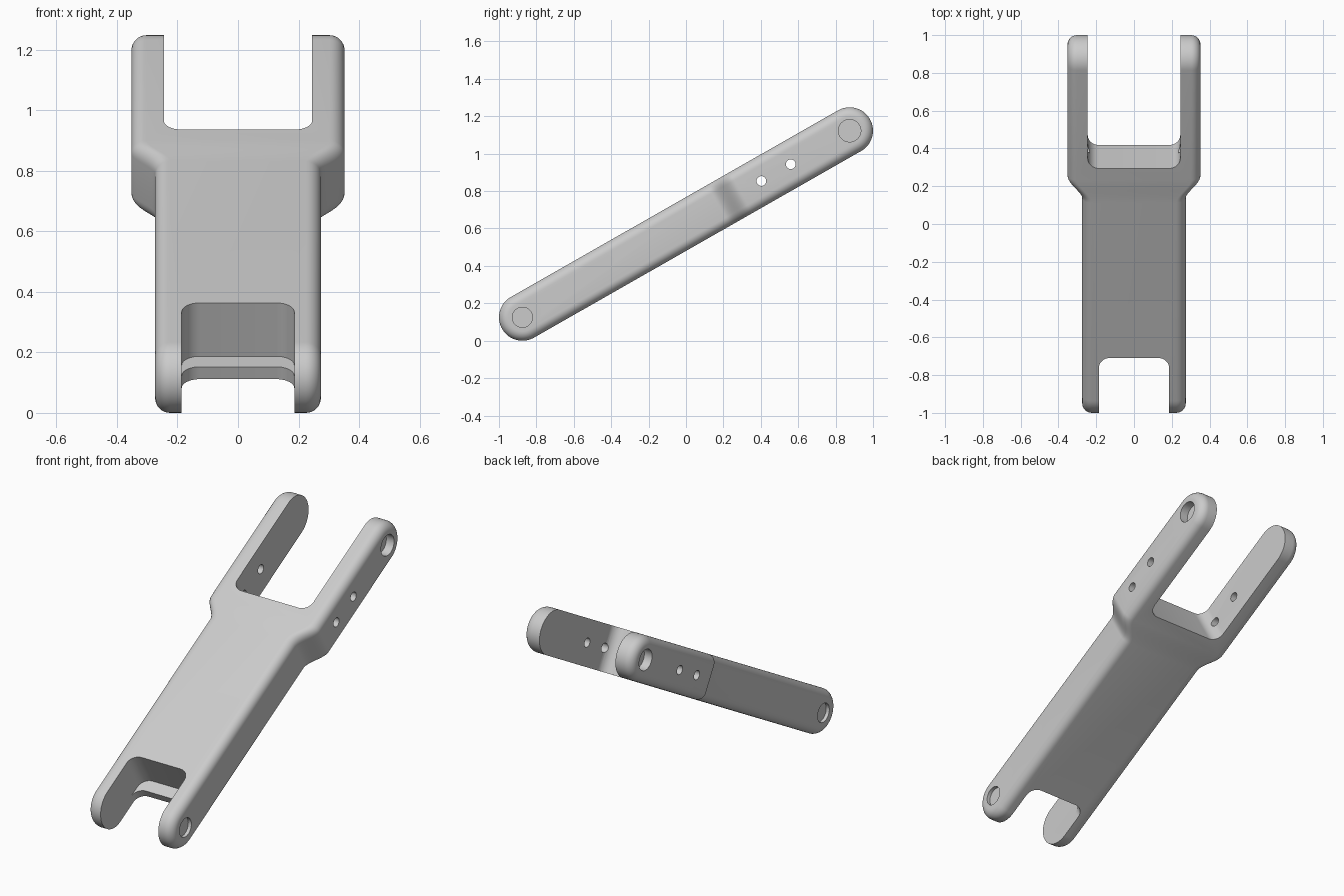
import bpy, bmesh, math
from mathutils import Matrix

if "Cube" in bpy.data.objects:
    bpy.data.objects.remove(bpy.data.objects["Cube"])

TILT = math.radians(29.7)
REACH, RADIUS, FILLET = 1.007, 0.125, 0.05   # pivot distance, end radius, rim rounding
NARROW, WIDE = 0.274, 0.352                  # half widths below and above the shoulder


def half_width(u):
    t = min(max((u - 0.2) / 0.14, 0), 1)
    return NARROW + (WIDE - NARROW) * t * t * (3 - 2 * t)


def new_object(name, bm):
    bmesh.ops.recalc_face_normals(bm, faces=bm.faces)
    mesh = bpy.data.meshes.new(name)
    bm.to_mesh(mesh)
    bm.free()
    obj = bpy.data.objects.new(name, mesh)
    bpy.context.collection.objects.link(obj)
    return obj


def make_arm():
    # upper half of the capsule side profile: (u, v, outward normal)
    steps = 16
    arc = [math.pi * i / (2 * steps) for i in range(steps + 1)]
    top = [(-REACH - RADIUS * math.cos(a), RADIUS * math.sin(a),
            -math.cos(a), math.sin(a)) for a in arc]
    top += [(0.2 + 0.14 * i / 14, RADIUS, 0, 1) for i in range(15)]
    top += [(-u, v, -nu, nv) for u, v, nu, nv in reversed(top[:steps + 1])]
    ring = top + [(u, -v, nu, -nv) for u, v, nu, nv in reversed(top[1:-1])]
    n, m = len(ring), len(top)

    # loops run from the right cap, around both rounded rims, to the left cap
    bm = bmesh.new()
    angles = [math.pi / 2 * i / 8 for i in range(9)]
    sections = [(-1, a) for a in reversed(angles)] + [(1, a) for a in angles]
    loops = []
    for side, a in sections:
        inset = FILLET * (1 - math.cos(a))
        loops.append([bm.verts.new((
            side * (half_width(u) - FILLET * (1 - math.sin(a))),
            u - nu * inset, v - nv * inset)) for u, v, nu, nv in ring])
    for a, b in zip(loops, loops[1:]):
        for i in range(n):
            j = (i + 1) % n
            bm.faces.new((a[i], a[j], b[j], b[i]))
    for cap in (loops[0], loops[-1]):
        for i in range(m - 1):
            quad = [cap[i], cap[i + 1], cap[(n - i - 1) % n], cap[(n - i) % n]]
            bm.faces.new(list(dict.fromkeys(quad)))
    return new_object("forked_arm", bm)


def slot(half, u0, u1, v0, v1, radius=0.06):
    # rounded rectangle in plan, extruded through the thickness
    bm = bmesh.new()
    mid, length = (u0 + u1) / 2, (u1 - u0) / 2
    verts = []
    for k, (sx, su) in enumerate(((1, 1), (-1, 1), (-1, -1), (1, -1))):
        for i in range(9):
            a = math.pi / 2 * (k + i / 8)
            verts.append(bm.verts.new((
                sx * (half - radius) + radius * math.cos(a),
                mid + su * (length - radius) + radius * math.sin(a), v0)))
    face = bm.faces.new(verts)
    out = bmesh.ops.extrude_face_region(bm, geom=[face])
    moved = [g for g in out["geom"] if isinstance(g, bmesh.types.BMVert)]
    bmesh.ops.translate(bm, verts=moved, vec=(0, 0, v1 - v0))
    return new_object("slot_cutter", bm)


def hole(x0, x1, u, radius):
    bm = bmesh.new()
    bmesh.ops.create_cone(
        bm, cap_ends=True, segments=40, radius1=radius, radius2=radius, depth=abs(x1 - x0),
        matrix=Matrix.Translation(((x0 + x1) / 2, u, 0)) @ Matrix.Rotation(math.pi / 2, 4, "Y"))
    return new_object("hole_cutter", bm)


arm = make_arm()

# upper fork, lower fork with a stepped lip, cross holes and blind pivot sockets
cutters = [slot(0.245, 0.41, 1.6, -0.3, 0.3),
           slot(0.186, -1.6, -0.745, -0.078, 0.3),
           slot(0.186, -1.6, -0.815, -0.3, 0)]
cutters += [hole(-0.6, 0.6, u, 0.026) for u in (0.464, 0.645)]
for side in (-1, 1):
    cutters.append(hole(side * (WIDE - 0.05), side * 0.5, REACH, 0.06))
    cutters.append(hole(side * (NARROW - 0.02), side * 0.5, -REACH, 0.054))

bpy.context.view_layer.objects.active = arm
arm.select_set(True)
for cutter in cutters:
    cutter.hide_render = True
    cut = arm.modifiers.new("cut", "BOOLEAN")
    cut.operation, cut.solver, cut.object = "DIFFERENCE", "EXACT", cutter
    bpy.ops.object.modifier_apply(modifier=cut.name)
    bpy.data.objects.remove(cutter)

# plain grey finish
grey = bpy.data.materials.new("light_grey")
grey.use_nodes = True
colour = (0.6, 0.6, 0.6, 1)
grey.diffuse_color = colour
grey.node_tree.nodes["Principled BSDF"].inputs["Base Color"].default_value = colour
arm.data.materials.clear()
arm.data.materials.append(grey)

# lean the arm back and rest it on the ground
arm.data.transform(Matrix.Translation((0, 0, REACH * math.sin(TILT) + RADIUS))
                   @ Matrix.Rotation(TILT, 4, "X"))
bpy.ops.object.shade_smooth_by_angle(angle=math.radians(30))
